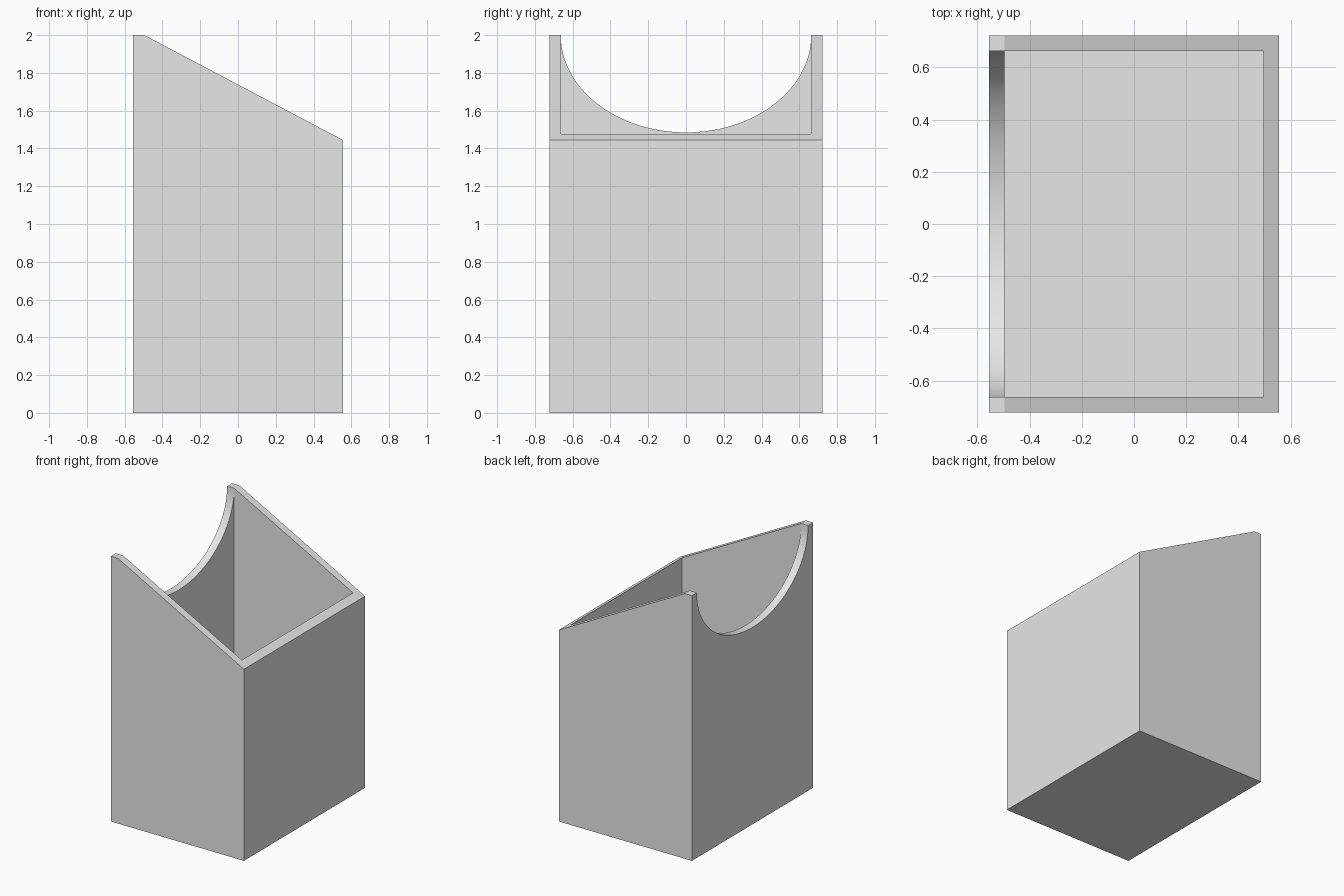
import bpy, bmesh, math
from mathutils import Vector

cube = bpy.data.objects.get("Cube")
if cube:
    bpy.data.objects.remove(cube, do_unlink=True)

HX, HY, H, WALL = 0.555, 0.722, 2.0, 0.059
LOW = 1.445

grey = bpy.data.materials.new("plain_grey")
grey.use_nodes = True
grey.diffuse_color = (0.8, 0.8, 0.8, 1)
grey.node_tree.nodes["Principled BSDF"].inputs["Base Color"].default_value = (0.8, 0.8, 0.8, 1)


def prism(name, points, depth):
    """Extrude a closed outline along the depth vector."""
    bm = bmesh.new()
    face = bm.faces.new([bm.verts.new(p) for p in points])
    new = bmesh.ops.extrude_face_region(bm, geom=[face])["geom"]
    bmesh.ops.translate(bm, vec=Vector(depth),
                        verts=[v for v in new if isinstance(v, bmesh.types.BMVert)])
    bmesh.ops.recalc_face_normals(bm, faces=bm.faces)
    mesh = bpy.data.meshes.new(name)
    bm.to_mesh(mesh)
    bm.free()
    mesh.materials.append(grey)
    obj = bpy.data.objects.new(name, mesh)
    bpy.context.collection.objects.link(obj)
    return obj


# Outer body with a sloping top
profile = [(-HX, 0), (HX, 0), (HX, LOW), (-HX + WALL, H), (-HX, H)]
body = prism("open_box", [(x, -HY, z) for x, z in profile], (0, 2 * HY, 0))

# Rectangular cavity
ix, iy = HX - WALL, HY - WALL
cavity = prism("cavity_cutter",
               [(-ix, -iy, WALL), (ix, -iy, WALL), (ix, iy, WALL), (-ix, iy, WALL)],
               (0, 0, H + 0.5))

# Half-elliptical notch through the tall wall
STEPS = 64
arc = [(iy * math.cos(a), H - 0.515 * math.sin(a))
       for a in (math.pi * i / STEPS for i in range(STEPS + 1))]
outline = [(iy, H + 0.2)] + arc + [(-iy, H + 0.2)]
notch = prism("notch_cutter", [(-HX - 0.2, y, z) for y, z in outline], (0.23 + WALL, 0, 0))

for cutter in (cavity, notch):
    mod = body.modifiers.new(cutter.name, "BOOLEAN")
    mod.operation = "DIFFERENCE"
    mod.solver = "EXACT"
    mod.object = cutter
    bpy.context.view_layer.objects.active = body
    bpy.ops.object.modifier_apply(modifier=mod.name)
    bpy.data.objects.remove(cutter, do_unlink=True)

# Smooth curve, crisp edges
bpy.ops.object.select_all(action="DESELECT")
body.select_set(True)
bpy.context.view_layer.objects.active = body
bpy.ops.object.shade_smooth_by_angle(angle=math.radians(20))
